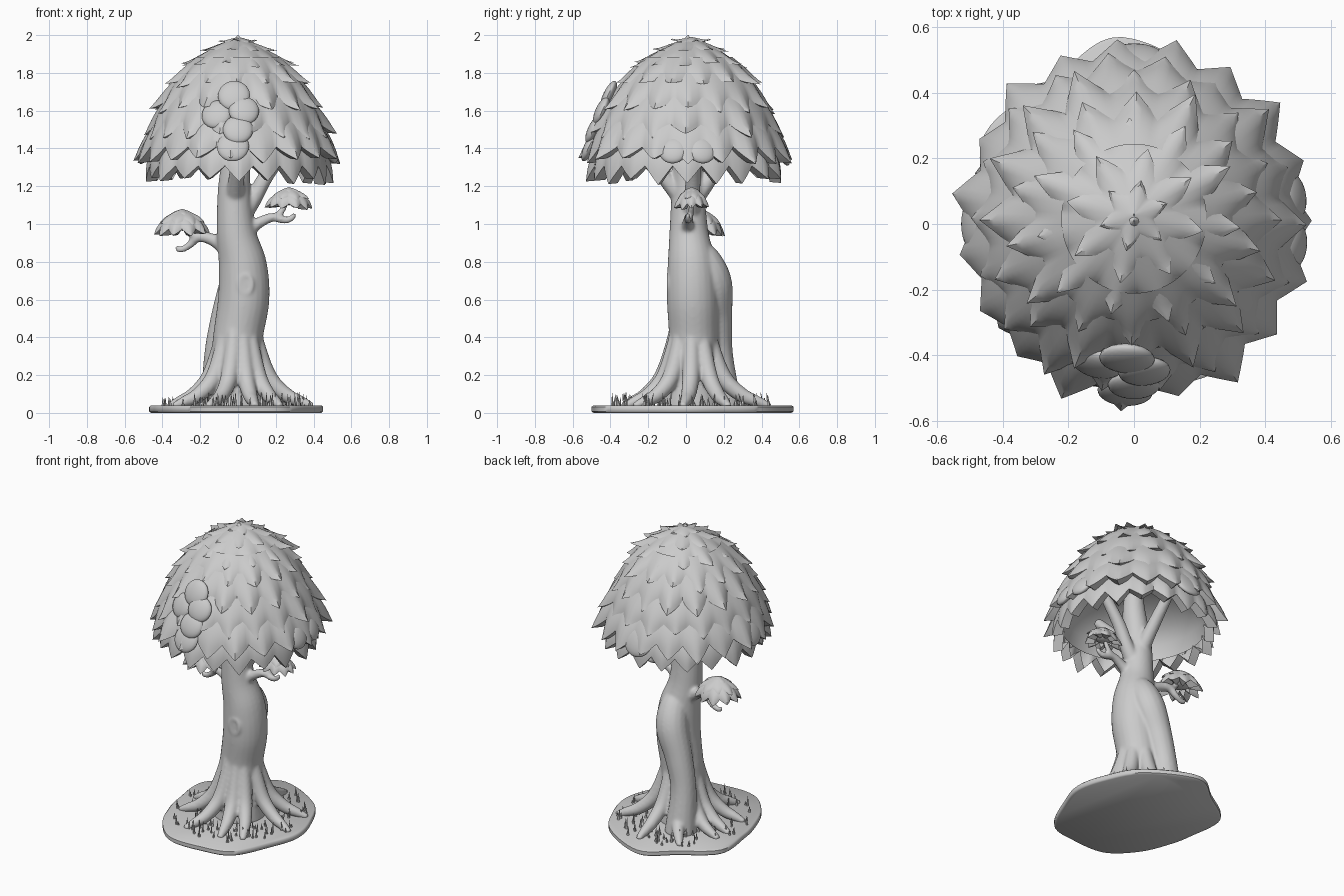
import bpy, bmesh, math, random
from mathutils import Vector, Quaternion, Matrix

if "Cube" in bpy.data.objects:
    bpy.data.objects.remove(bpy.data.objects["Cube"])

random.seed(4)
TAU = 2 * math.pi


def add_rings(bm, rings, cap_start=True, cap_end=True):
    """Skin a list of closed rings of points."""
    vs = [[bm.verts.new(p) for p in ring] for ring in rings]
    n = len(vs[0])
    for a, b in zip(vs, vs[1:]):
        for i in range(n):
            bm.faces.new((a[i], a[(i + 1) % n], b[(i + 1) % n], b[i]))
    if cap_start:
        bm.faces.new(vs[0][::-1])
    if cap_end:
        bm.faces.new(vs[-1])


def finish(bm, name, angle=40):
    bmesh.ops.recalc_face_normals(bm, faces=bm.faces)
    me = bpy.data.meshes.new(name)
    bm.to_mesh(me)
    bm.free()
    ob = bpy.data.objects.new(name, me)
    bpy.context.collection.objects.link(ob)
    bpy.ops.object.select_all(action='DESELECT')
    ob.select_set(True)
    bpy.context.view_layer.objects.active = ob
    bpy.ops.object.shade_smooth_by_angle(angle=math.radians(angle))
    return ob


def spline(P, steps):
    """Catmull-Rom through a list of vectors (needs an extra point at each end)."""
    path = []
    for i in range(1, len(P) - 2):
        a, b, c, d = P[i - 1:i + 3]
        for k in range(steps):
            t = k / steps
            path.append(0.5 * (2 * b + (c - a) * t + (2 * a - 5 * b + 4 * c - d) * t * t
                               + (3 * b - a - 3 * c + d) * t ** 3))
    return path + [P[-2]]


def add_tube(bm, pts, sides=14, steps=6):
    """Tapered tube through (x, y, z, radius) points."""
    P = [Vector(p) for p in pts]
    path = spline([2 * P[0] - P[1]] + P + [2 * P[-1] - P[-2]], steps)
    q, prev, rings = Quaternion(), Vector((0, 0, 1)), []
    for i, p in enumerate(path):
        t = (path[min(i + 1, len(path) - 1)].xyz - path[max(i - 1, 0)].xyz).normalized()
        q = prev.rotation_difference(t) @ q
        prev = t
        rings.append([p.xyz + q @ Vector((p.w * math.cos(TAU * j / sides), p.w * math.sin(TAU * j / sides), 0))
                      for j in range(sides)])
    add_rings(bm, rings)


# --- Base slab with wavy outline (angle, radius)
polar = ((0, .43), (28, .43), (58, .48), (95, .56), (120, .5), (150, .53), (178, .45), (200, .44),
         (225, .47), (250, .51), (276, .49), (300, .5), (332, .42))
P = [Vector((r * math.cos(math.radians(a)), r * math.sin(math.radians(a)))) for a, r in polar]
outline = spline([P[-1]] + P + P[:2], 7)[:-1]
xs, ys = [p.x for p in outline], [p.y for p in outline]
outline = [(-0.47 + 0.92 * (x - min(xs)) / (max(xs) - min(xs)),
            -0.50 + 1.07 * (y - min(ys)) / (max(ys) - min(ys))) for x, y in outline]
bm = bmesh.new()
add_rings(bm, [[(x * s, y * s, z) for x, y in outline]
               for s, z in ((0.98, 0), (1, 0.008), (1, 0.032), (0.98, 0.04))])
finish(bm, "base", 50)

# --- Trunk, roots and branches fused into one smooth skin
bm = bmesh.new()
add_tube(bm, [(-0.01, 0.03, 0.02, 0.16), (-0.01, 0.03, 0.2, 0.142), (0.0, 0.04, 0.4, 0.132),
              (0.03, 0.035, 0.6, 0.136), (0.025, 0.03, 0.78, 0.128), (-0.01, 0.015, 0.96, 0.103),
              (-0.02, 0.01, 1.2, 0.085), (0, 0, 1.42, 0.07), (0, 0, 1.6, 0.05)], 24)
# back stem
add_tube(bm, [(-0.1, 0.2, 0.02, 0.1), (-0.1, 0.17, 0.3, 0.08), (-0.06, 0.16, 0.5, 0.085),
              (0.0, 0.145, 0.68, 0.1), (0.02, 0.1, 0.8, 0.09), (0.02, 0.05, 0.88, 0.06)], 16)
# roots
for deg, length in ((2, .40), (-40, .38), (-72, .37), (-102, .40), (-140, .38), (178, .37),
                    (145, .38), (112, .42), (75, .42), (38, .41)):
    a = math.radians(deg)
    bend = random.uniform(-0.3, 0.3)
    pts = []
    for f, z, r in ((.17, .52, .035), (.27, .33, .045), (.42, .18, .046), (.64, .095, .04),
                    (.84, .06, .03), (1, .035, .018)):
        b = a + bend * f
        pts.append((length * f * math.cos(b), 0.03 + length * f * math.sin(b), z, r))
    add_tube(bm, pts, 12)
branches = (
    # boughs inside the crown
    [(0, 0.02, 1.02, .06), (0.08, .03, 1.13, .045), (0.16, .04, 1.27, .04), (0.32, .05, 1.48, .03)],
    [(-.02, 0.0, 1.08, .06), (-.02, .09, 1.19, .045), (-.03, .17, 1.3, .04), (-.04, .32, 1.48, .03)],
    [(-.02, 0.0, 1.12, .06), (-.01, -.09, 1.22, .045), (0, -.17, 1.32, .04), (.02, -.32, 1.48, .03)],
    # left twig
    [(-.03, .04, .85, .05), (-.13, .06, .915, .034), (-.21, .08, .93, .027), (-.26, .09, .885, .02),
     (-.31, .09, .862, .016), (-.325, .09, .885, .012)],
    [(-.2, .08, .93, .022), (-.25, .08, .95, .02), (-.29, .08, 1.02, .016)],
    # right twig
    [(.03, .01, .95, .05), (.1, .01, 1.0, .032), (.18, .015, 1.035, .025), (.25, .01, 1.02, .02),
     (.29, .01, 1.035, .015), (.295, .01, 1.06, .012)],
    [(.17, .015, 1.035, .02), (.22, .025, 1.055, .018), (.26, .03, 1.12, .015)],
)
for b in branches:
    add_tube(bm, b, 12)
# knot ring on the front
knot = [(.04 + .034 * math.cos(TAU * i / 12), -.092, .68 + .05 * math.sin(TAU * i / 12), .012)
        for i in range(13)]
add_tube(bm, knot, 8, 3)
trunk = finish(bm, "trunk")
m = trunk.modifiers.new("fuse", 'REMESH')
m.mode, m.voxel_size, m.use_smooth_shade = 'VOXEL', 0.009, True
m = trunk.modifiers.new("soften", 'SMOOTH')
m.factor, m.iterations = 0.5, 8


# --- Foliage: stacked skirts of pointed leaves that flick outward at the tips
def add_tier(bm, centre, r0, z0, r1, z1, n, sx=1.0, sy=1.0, jit=0.02, flick=0.0, valley=0.65, lip=0.88):
    cols, rows = 8, 8
    off = random.random()
    leaf = [(random.uniform(-jit, jit), random.uniform(-jit, jit)) for _ in range(n)]
    rings = []
    for k in range(rows + 1):
        t = min(k, rows - 1) / (rows - 1)
        ring = []
        for i in range(n * cols):
            u = (i % cols) / cols
            jr, jz = leaf[i // cols]
            e = 1 - abs(2 * u - 1)
            s = t * (valley + (1 - valley) * e)
            w = TAU * r1 / n
            puff = 0.12 * (r1 - r0 + 0.1) * math.sin(math.pi * s) + 0.12 * w * (e - 1) * t
            r = r0 + (r1 - r0) * s + puff + jr * e * t + flick * e * e * t ** 3
            z = z0 + (z1 - z0) * s + jz * e * t + 0.5 * flick * e * e * t ** 3
            if k == rows:
                r, z = r * lip, z + 0.005
            a = TAU * (i / (n * cols) + off / n)
            ring.append((centre[0] + sx * r * math.cos(a), centre[1] + sy * r * math.sin(a), z))
        rings.append(ring)
    add_rings(bm, rings, False, False)


tiers = ((.43, 1.46, .50, 1.225, 20, .0), (.42, 1.57, .53, 1.32, 19, .02), (.38, 1.67, .48, 1.45, 18, .03),
         (.30, 1.80, .42, 1.58, 16, .04), (.22, 1.885, .35, 1.71, 14, .045), (.12, 1.94, .265, 1.82, 11, .05),
         (.04, 1.975, .17, 1.90, 8, .04), (.002, 1.99, .08, 1.955, 6, .03))
bm = bmesh.new()
for i, t in enumerate(tiers):
    add_tier(bm, (0, 0.004 * i), *t[:5], sy=1.03, jit=0.02 if t[2] > 0.25 else 0.008, flick=t[5])
# hollow underside of the crown
dome = ((.45, 1.33), (.43, 1.42), (.37, 1.5), (.27, 1.56), (.14, 1.6), (.005, 1.61))
add_rings(bm, [[(r * math.cos(TAU * i / 40), r * math.sin(TAU * i / 40), z) for i in range(40)]
               for r, z in dome], False, True)
# centre spike
bmesh.ops.create_cone(bm, cap_ends=True, segments=10, radius1=.035, radius2=.002, depth=.04,
                      matrix=Matrix.Translation((0, .01, 1.98)))
finish(bm, "crown", 45)

# rounded leaves on the front, sides and back of the crown
bm = bmesh.new()
for deg, r, z, w in ((-93, .41, 1.68, .085), (-105, .44, 1.58, .08), (-86, .45, 1.6, .08), (-90, .49, 1.5, .08),
                     (-93, .51, 1.41, .085), (-8, .49, 1.39, .075), (10, .49, 1.39, .075),
                     (90, .50, 1.4, .1), (180, .48, 1.4, .09)):
    M = (Matrix.Rotation(math.radians(deg), 4, 'Z') @ Matrix.Translation((r, 0, z))
         @ Matrix.Rotation(math.radians(-25), 4, 'Y') @ Matrix.Diagonal((0.03, w, w, 1)))
    bmesh.ops.create_uvsphere(bm, u_segments=20, v_segments=12, radius=1, matrix=M)
finish(bm, "round_leaves")

# --- Small leaf clumps on the side twigs
for name, c, r, zb, zt, sx, sy in (("left_clump", (-.295, .08), .13, .935, 1.08, 1.05, .9),
                                   ("right_clump", (.27, .03), .105, 1.075, 1.195, 1.1, .8)):
    bm = bmesh.new()
    h = zt - zb
    add_tier(bm, c, r * .55, zt - h * .25, r, zb, 10, sx, sy, .01, .01, .65, .5)
    add_tier(bm, c, r * .25, zt - h * .08, r * .84, zb + h * .42, 8, sx, sy, .008, .01)
    add_tier(bm, c, .002, zt, r * .5, zt - h * .3, 6, sx, sy, .004)
    bmesh.ops.create_uvsphere(bm, u_segments=16, v_segments=8, radius=1,
                              matrix=Matrix.Translation((*c, zb + h * .5))
                              @ Matrix.Diagonal((r * .65, r * .55, h * .3, 1)))
    finish(bm, name, 45)

# --- Grass blades between the roots
bm = bmesh.new()
for _ in range(130):
    a, f = random.uniform(0, TAU), random.uniform(.22, .40)
    x, y, h = f * math.cos(a) - .01, f * 1.1 * math.sin(a) + .03, random.uniform(.025, .075)
    M = Matrix.Translation((x, y, .035 + h / 2)) @ Matrix.Rotation(random.uniform(-.2, .2), 4, 'X')
    bmesh.ops.create_cone(bm, cap_ends=True, segments=5, radius1=random.uniform(.006, .01),
                          radius2=.001, depth=h, matrix=M)
finish(bm, "grass")
